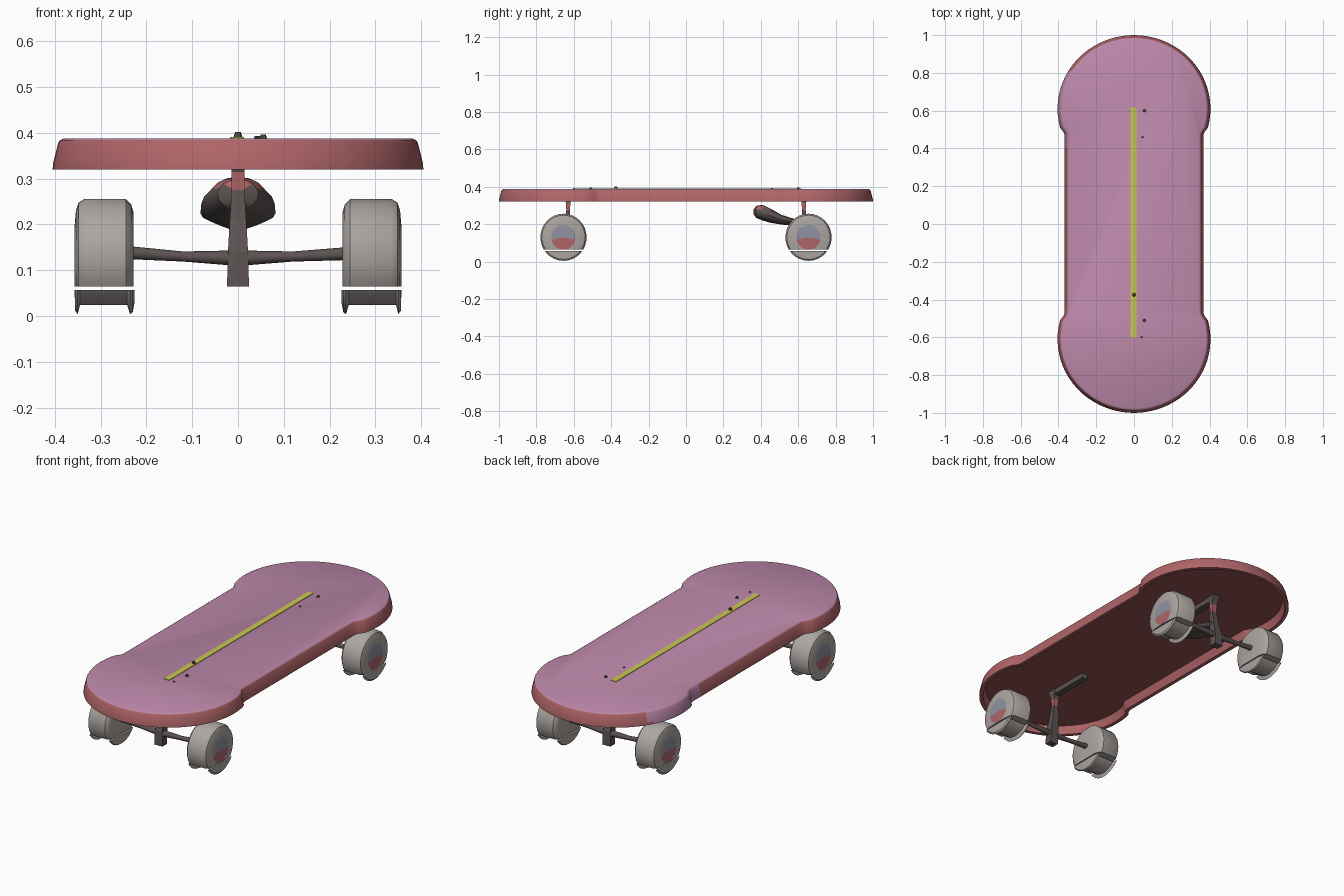
import bpy, bmesh, math
from mathutils import Vector

if "Cube" in bpy.data.objects:
    bpy.data.objects.remove(bpy.data.objects["Cube"])


def material(name, r, g, b):
    lin = lambda c: ((c / 255 + 0.055) / 1.055) ** 2.4 if c > 10 else c / 3294
    m = bpy.data.materials.new(name)
    m.diffuse_color = (lin(r), lin(g), lin(b), 1)
    m.use_nodes = True
    m.node_tree.nodes["Principled BSDF"].inputs["Base Color"].default_value = m.diffuse_color
    return m


PINK = material("pink deck", 190, 137, 171)
RED = material("dusty red", 176, 101, 104)
MAROON = material("dark red underside", 146, 82, 86)
YELLOW = material("yellow stripe", 201, 200, 82)
GREY = material("warm grey wheel", 172, 165, 161)
BLUE = material("blue grey hub", 143, 146, 162)
DARK = material("dark metal", 92, 83, 82)


def loft_bm(loops):
    """Skin a list of equal-length closed loops and cap both ends."""
    bm = bmesh.new()
    rings = [[bm.verts.new(p) for p in loop] for loop in loops]
    n = len(rings[0])
    for a, b in zip(rings, rings[1:]):
        for i in range(n):
            j = (i + 1) % n
            bm.faces.new((a[i], a[j], b[j], b[i]))
    bm.faces.new(rings[0][::-1])
    bm.faces.new(rings[-1])
    return bm


def finish(name, bm, mats, rule=None, smooth=True):
    bmesh.ops.recalc_face_normals(bm, faces=bm.faces[:])
    bm.normal_update()
    if rule:
        for f in bm.faces:
            f.material_index = rule(f.calc_center_median(), f.normal)
    me = bpy.data.meshes.new(name)
    bm.to_mesh(me)
    bm.free()
    for m in mats:
        me.materials.append(m)
    ob = bpy.data.objects.new(name, me)
    bpy.context.collection.objects.link(ob)
    if smooth:
        bpy.context.view_layer.objects.active = ob
        ob.select_set(True)
        bpy.ops.object.shade_smooth_by_angle(angle=math.radians(35))
        ob.select_set(False)
    return ob


def box(name, x0, x1, y0, y1, z0, z1, mat):
    loops = [[(x0, y0, z), (x1, y0, z), (x1, y1, z), (x0, y1, z)] for z in (z0, z1)]
    return finish(name, loft_bm(loops), [mat], smooth=False)


# Deck: round ends, narrower waist, hollow underneath
def outline(inset, z):
    a, b, w = 0.405 - inset, 0.39 - inset, 0.367 - inset
    right = [(w, y) for y in (-0.2, 0.0, 0.2, 0.4, 0.47)] + [(w + 0.007, 0.488)]
    arc = []
    for i in range(41):
        t = math.radians(-15 + 210 * i / 40)
        arc.append((a * math.cos(t), 0.61 + b * math.sin(t)))
    half = [(w, 0.0), (w, 0.2), (w, 0.4), (w, 0.47), (w + 0.007, 0.488)] + arc
    half += [(-w - 0.007, 0.488), (-w, 0.47), (-w, 0.4), (-w, 0.2)]
    return [(x, y, z) for x, y in half] + [(-x, -y, z) for x, y in half]


def deck_colour(c, n):
    if n.z < -0.9 and c.z > 0.35:
        return 2
    if n.z > 0.6 or (c.x < -0.1 and 0.4 < c.y < 0.8 and n.x < 0):
        return 0
    return 1


profile = [(0.034, 0.362), (0.02, 0.32), (0.0, 0.32), (0.001, 0.333),
           (0.012, 0.378), (0.016, 0.384), (0.024, 0.388)]
finish("deck", loft_bm([outline(i, z) for i, z in profile]),
       [PINK, RED, MAROON], deck_colour)

# Painted stripe and screw heads on the deck
box("centre_stripe", -0.018, 0.013, -0.6, 0.618, 0.386, 0.391, YELLOW)
for x, y, r, top in [(0, -0.375, 0.011, 0.402), (0.055, 0.6, 0.009, 0.396),
                     (0.045, 0.46, 0.006, 0.393), (0.055, -0.51, 0.009, 0.397),
                     (0.04, -0.6, 0.006, 0.393)]:
    loops = [[(x + s * math.cos(k * math.pi / 4), y + s * math.sin(k * math.pi / 4), z)
              for k in range(8)] for s, z in ((r, 0.385), (0.6 * r, top))]
    finish("screw", loft_bm(loops), [DARK], smooth=False)


# Wheels: a main body and a separate grooved lower tread with a slit between
def wheel_part(name, side, y, prof, cut, keep_above):
    zc, n = 0.13, 32
    loops = [[(side * x, y + r * 0.98 * math.cos(2 * math.pi * k / n),
               zc + r * math.sin(2 * math.pi * k / n)) for k in range(n)]
             for x, r in prof]
    bm = loft_bm(loops)
    res = bmesh.ops.bisect_plane(bm, geom=bm.verts[:] + bm.edges[:] + bm.faces[:],
                                 plane_co=(0, 0, cut), plane_no=(0, 0, 1),
                                 clear_inner=keep_above, clear_outer=not keep_above)
    edges = [e for e in res["geom_cut"] if isinstance(e, bmesh.types.BMEdge)]
    bmesh.ops.edgeloop_fill(bm, edges=edges)

    def colour(c, nrm):
        d = Vector((0, c.y - y, c.z - zc)).length
        if abs(c.x) > 0.345 and abs(nrm.x) > 0.9 and d < 0.066:
            return 1 if c.z > 0.125 else 2
        return 0
    finish(name, bm, [GREY, BLUE, RED], colour)


BODY = [(0.228, 0.005), (0.228, 0.095), (0.233, 0.113), (0.245, 0.126), (0.335, 0.126),
        (0.348, 0.118), (0.354, 0.1), (0.357, 0.066), (0.357, 0.035), (0.357, 0.003)]
TREAD = [(0.228, 0.005), (0.226, 0.1), (0.23, 0.122), (0.236, 0.126), (0.242, 0.106),
         (0.345, 0.106), (0.35, 0.126), (0.356, 0.118), (0.357, 0.066), (0.357, 0.003)]


def round_loop(axis, pos, z, ra, rz, other, n=12):
    pts = []
    for k in range(n):
        t = 2 * math.pi * k / n
        u, v = ra * math.cos(t), z + rz * math.sin(t)
        pts.append((pos, other + u, v) if axis == "x" else (other + u, pos, v))
    return pts


# Trucks: wheels, axle, post and mounting bar at each end
for s, end in ((-1, "front"), (1, "back")):
    wy = s * 0.655
    for side, lr in ((-1, "left"), (1, "right")):
        wheel_part(f"{end}_{lr}_wheel", side, wy, BODY, 0.064, True)
        wheel_part(f"{end}_{lr}_lower_tread", side, wy, TREAD, 0.057, False)

    axle = [(-0.232, 0.138, 0.014), (-0.12, 0.13, 0.011), (-0.02, 0.127, 0.016),
            (0.02, 0.127, 0.016), (0.12, 0.13, 0.011), (0.232, 0.136, 0.014)]
    finish(f"{end}_axle", loft_bm([round_loop("x", x, z, r, r, wy) for x, z, r in axle]),
           [DARK])

    post = [(0.065, 0.024, 0.02, 0.655), (0.14, 0.022, 0.022, 0.65),
            (0.21, 0.018, 0.016, 0.635), (0.275, 0.014, 0.01, 0.63),
            (0.315, 0.014, 0.012, 0.63), (0.364, 0.022, 0.028, 0.63)]
    loops = [[(-hx, s * y - hy, z), (hx, s * y - hy, z), (hx, s * y + hy, z),
              (-hx, s * y + hy, z)] for z, hx, hy, y in post]
    finish(f"{end}_post", loft_bm(loops), [DARK, RED],
           lambda c, n: int(0.275 < c.z < 0.33), smooth=False)
    y0, y1 = sorted((s * 0.64, s * 0.39))
    box(f"{end}_mounting_bar", -0.018, 0.018, y0, y1, 0.335, 0.364, DARK)

# Rounded knob arm reaching inward from the back truck
knob = [(0.362, 0.266, 0.012, 0.014), (0.375, 0.266, 0.045, 0.032),
        (0.41, 0.262, 0.062, 0.042), (0.45, 0.246, 0.08, 0.038),
        (0.51, 0.224, 0.082, 0.026), (0.58, 0.21, 0.055, 0.018),
        (0.64, 0.2, 0.02, 0.015)]
finish("back_knob_arm", loft_bm([round_loop("y", y, z, rx, rz, 0, 16)
                                 for y, z, rx, rz in knob]),
       [DARK, RED], lambda c, n: int(c.z > 0.28))
